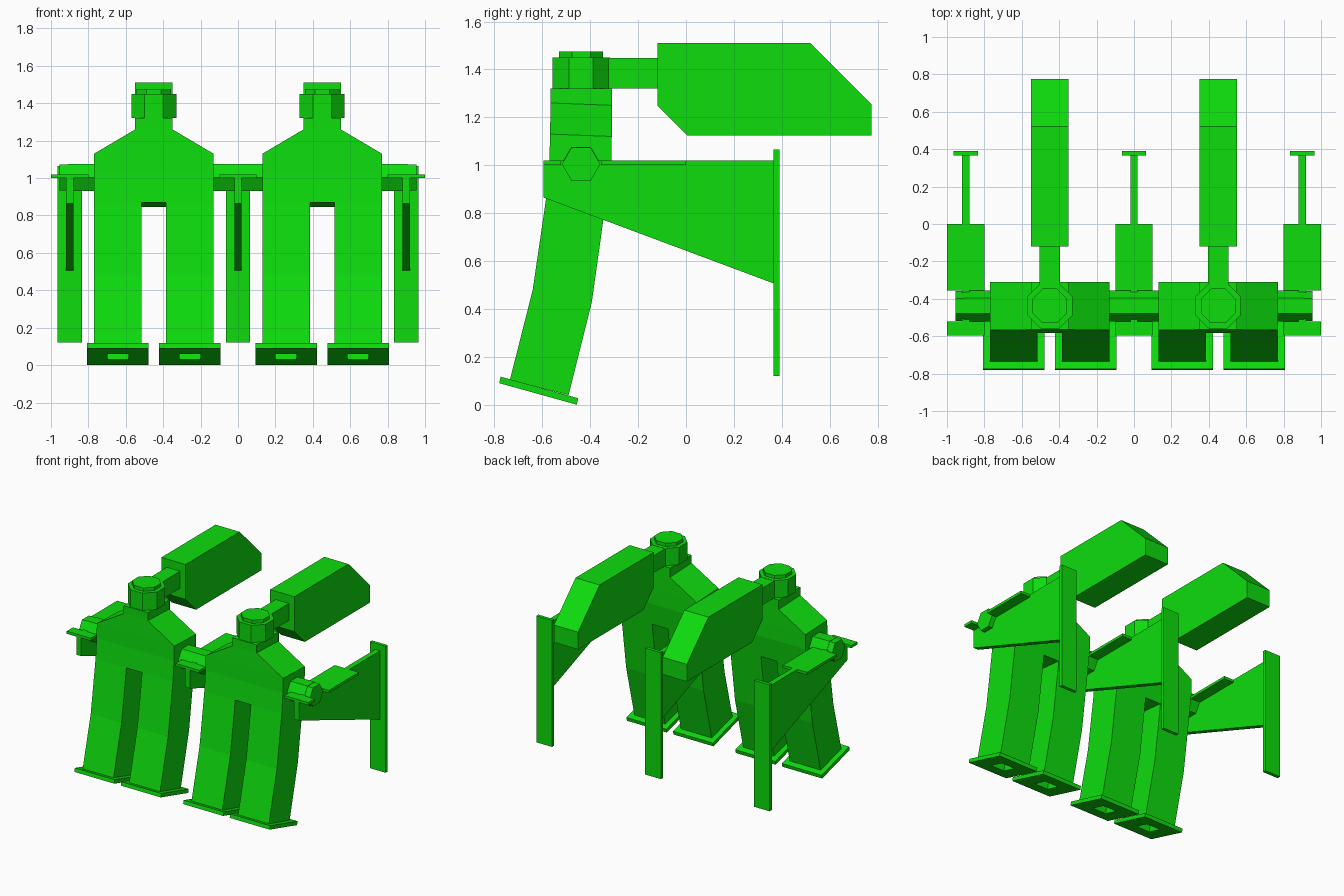
import bpy, bmesh, math
from mathutils import Matrix, Vector

cube = bpy.data.objects.get("Cube")
if cube:
    bpy.data.objects.remove(cube, do_unlink=True)

green = bpy.data.materials.new("bright_green")
green.use_nodes = True
COLOUR = (0.004, 0.72, 0.004, 1)
green.diffuse_color = COLOUR
green.node_tree.nodes["Principled BSDF"].inputs["Base Color"].default_value = COLOUR


def finish(name, bm):
    bmesh.ops.recalc_face_normals(bm, faces=bm.faces[:])
    mesh = bpy.data.meshes.new(name)
    bm.to_mesh(mesh)
    bm.free()
    mesh.materials.append(green)
    obj = bpy.data.objects.new(name, mesh)
    bpy.context.collection.objects.link(obj)
    return obj


def box(name, x, y, z):
    bm = bmesh.new()
    bmesh.ops.create_cube(bm, size=1)
    for v in bm.verts:
        v.co = Vector([(a + b) / 2 + c * (b - a) for (a, b), c in zip((x, y, z), v.co)])
    return finish(name, bm)


def slab(name, profile, x0, x1):
    """Extrude a (y, z) outline along x."""
    bm = bmesh.new()
    face = bm.faces.new([bm.verts.new((x0, y, z)) for y, z in profile])
    new = bmesh.ops.extrude_face_region(bm, geom=[face])["geom"]
    bmesh.ops.translate(bm, vec=(x1 - x0, 0, 0),
                        verts=[v for v in new if isinstance(v, bmesh.types.BMVert)])
    return finish(name, bm)


def loft(name, sections):
    """Join four-cornered sections: x range, front (y, z), back (y, z)."""
    bm = bmesh.new()
    rings = [[bm.verts.new(p) for p in ((x0, *f), (x1, *f), (x1, *b), (x0, *b))]
             for x0, x1, f, b in sections]
    for low, high in zip(rings, rings[1:]):
        for i in range(4):
            j = (i + 1) % 4
            bm.faces.new((low[i], low[j], high[j], high[i]))
    bm.faces.new(rings[0][::-1])
    bm.faces.new(rings[-1])
    return finish(name, bm)


def prism(name, sides, radius, start, end, turn=0.0):
    """Regular prism between two points."""
    a, b = Vector(start), Vector(end)
    bm = bmesh.new()
    rot = (b - a).to_track_quat('Z', 'Y').to_matrix().to_4x4()
    bmesh.ops.create_cone(bm, cap_ends=True, segments=sides, radius1=radius, radius2=radius,
                          depth=(b - a).length,
                          matrix=Matrix.Translation((a + b) / 2) @ rot @ Matrix.Rotation(turn, 4, 'Z'))
    return finish(name, bm)


HIP = ((-0.583, 0.87), (-0.335, 0.845))
SHIN = [((-0.735, 0.105), (-0.49, 0.04)), ((-0.64, 0.48), (-0.393, 0.43)), HIP]
AXIS_Y = -0.438

for side, cx in (("right", -0.45), ("left", 0.45)):
    # bent legs with tilted, pierced foot plates
    for k, s in (("inner", -1), ("outer", 1)):
        lx = cx + s * 0.1925
        leg = loft(f"{side}_{k}_leg", [(lx - 0.1275, lx + 0.1275, f, b) for f, b in SHIN])
        plate = slab(f"{side}_{k}_foot", [(-0.78, 0.09), (-0.456, 0.0),
                                          (-0.45, 0.027), (-0.774, 0.117)], lx - 0.165, lx + 0.165)
        hole = slab(f"{side}_{k}_hole_cutter", [(-0.677, 0.04), (-0.567, 0.01),
                                                (-0.52, 0.22), (-0.63, 0.25)], lx - 0.056, lx + 0.056)
        hole.hide_render = True
        hole.hide_set(True)
        for part in (leg, plate):
            cut = part.modifiers.new("hole", 'BOOLEAN')
            cut.operation = 'DIFFERENCE'
            cut.object = hole

    # torso with sloped shoulders and neck
    loft(f"{side}_torso", [(cx - w, cx + w, f, b) for w, f, b in (
        (0.32, *HIP),
        (0.32, (-0.57, 1.02), (-0.312, 1.01)),
        (0.32, (-0.568, 1.13), (-0.31, 1.12)),
        (0.1, (-0.565, 1.26), (-0.31, 1.25)),
        (0.1, (-0.565, 1.32), (-0.31, 1.32)))])

    # collar, cap bolt, arm and rear weight
    prism(f"{side}_collar", 8, 0.13, (cx, AXIS_Y, 1.32), (cx, AXIS_Y, 1.45), math.pi / 8)
    prism(f"{side}_cap_bolt", 8, 0.1, (cx, AXIS_Y, 1.45), (cx, AXIS_Y, 1.475), math.pi / 8)
    box(f"{side}_arm", (cx - 0.055, cx + 0.055), (-0.40, -0.11), (1.32, 1.448))
    slab(f"{side}_rear_weight", [(-0.12, 1.51), (0.52, 1.51), (0.775, 1.255),
                                 (0.775, 1.125), (0.005, 1.125), (-0.12, 1.25)],
         cx - 0.1, cx + 0.1)

# T-shaped brackets between and beside the bodies
for name, bx in (("right", -0.9), ("middle", 0.0), ("left", 0.9)):
    slab(f"{name}_bracket_web", [(-0.595, 1.02), (-0.595, 0.865), (0.37, 0.505), (0.37, 1.02)],
         bx - 0.02, bx + 0.02)
    box(f"{name}_front_flange", (bx - 0.1, bx + 0.1), (-0.595, -0.522), (1.0, 1.02))
    box(f"{name}_rear_flange", (bx - 0.1, bx + 0.1), (-0.355, 0.0), (1.0, 1.02))
    box(f"{name}_end_plate", (bx - 0.065, bx + 0.065), (0.365, 0.39), (0.12, 1.065))

# hexagonal shafts and end nuts
for name, x0, x1, r in (("middle_shaft", -0.14, 0.14, 0.083),
                        ("right_shaft", -0.91, -0.75, 0.083), ("left_shaft", 0.75, 0.91, 0.083),
                        ("right_nut", -0.955, -0.9, 0.08), ("left_nut", 0.9, 0.955, 0.08)):
    prism(name, 6, r, (x0, AXIS_Y, 1.004), (x1, AXIS_Y, 1.004), math.pi / 2)
